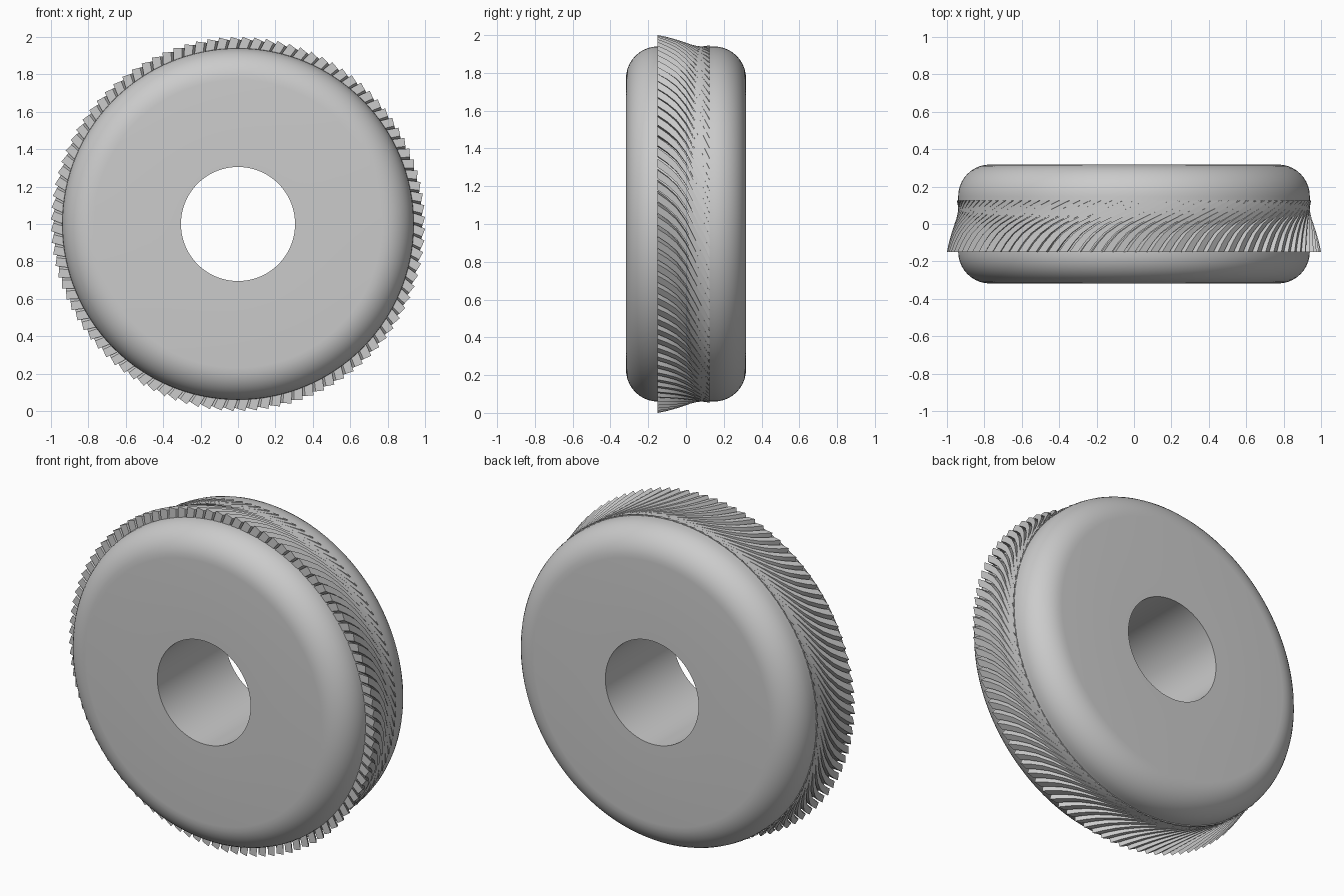
import bpy
import bmesh
from math import sin, cos, pi, radians
from mathutils import Vector, Matrix

if "Cube" in bpy.data.objects:
    bpy.data.objects.remove(bpy.data.objects["Cube"], do_unlink=True)

CENTRE = Vector((0, 0, 1))
RADIUS, BORE, HALF_WIDTH, FILLET = 0.94, 0.305, 0.318, 0.17
RIB_COUNT, RIB_WIDTH, RIB_DEPTH, RIB_LEAD = 100, 0.045, 0.08, 0.345

grey = bpy.data.materials.new("plain grey")
grey.use_nodes = True
grey.diffuse_color = (0.6, 0.6, 0.6, 1)
grey.node_tree.nodes["Principled BSDF"].inputs["Base Color"].default_value = (0.6, 0.6, 0.6, 1)


def add_object(name, bm, angle):
    bmesh.ops.recalc_face_normals(bm, faces=bm.faces)
    mesh = bpy.data.meshes.new(name)
    bm.to_mesh(mesh)
    bm.free()
    mesh.materials.append(grey)
    obj = bpy.data.objects.new(name, mesh)
    obj.location = CENTRE
    bpy.context.collection.objects.link(obj)
    bpy.ops.object.select_all(action='DESELECT')
    obj.select_set(True)
    bpy.context.view_layer.objects.active = obj
    bpy.ops.object.shade_smooth_by_angle(angle=radians(angle))
    return obj


# Wheel body: rounded section with a straight bore, spun about the y axis
profile = [(BORE, -HALF_WIDTH)]
for side in (-1, 1):
    arc = [(RADIUS - FILLET + FILLET * sin(i * pi / 20),
            side * (HALF_WIDTH - FILLET + FILLET * cos(i * pi / 20))) for i in range(11)]
    profile += arc if side < 0 else arc[::-1]
profile.append((BORE, HALF_WIDTH))

bm = bmesh.new()
ring = [bm.verts.new((r, y, 0)) for r, y in profile]
edges = [bm.edges.new((a, b)) for a, b in zip(ring, ring[1:] + ring[:1])]
bmesh.ops.spin(bm, geom=ring + edges, cent=(0, 0, 0), axis=(0, 1, 0),
               angle=2 * pi, steps=160, use_merge=True)
bmesh.ops.remove_doubles(bm, verts=bm.verts, dist=1e-5)
add_object("wheel_body", bm, 35)

# Tread ribs: flat curved bars lying in tangent planes, sinking into the rim
path = [(-0.15, 0), (-0.1, 0.035), (-0.05, 0.08), (0, 0.15),
        (0.05, 0.25), (0.09, 0.34), (0.125, 0.42)]
bm = bmesh.new()
for n in range(RIB_COUNT):
    turn = Matrix.Rotation(2 * pi * n / RIB_COUNT, 3, 'Y')
    sections = []
    for y, along in path:
        x = along - RIB_LEAD
        corners = ((x, RADIUS), (x + RIB_WIDTH, RADIUS),
                   (x + RIB_WIDTH, RADIUS - RIB_DEPTH), (x, RADIUS - RIB_DEPTH))
        sections.append([bm.verts.new(turn @ Vector((cx, y, cz))) for cx, cz in corners])
    for a, b in zip(sections, sections[1:]):
        for k in range(4):
            j = (k + 1) % 4
            bm.faces.new((a[k], a[j], b[j], b[k]))
    bm.faces.new(sections[0])
    bm.faces.new(sections[-1][::-1])
add_object("tread_ribs", bm, 30)
